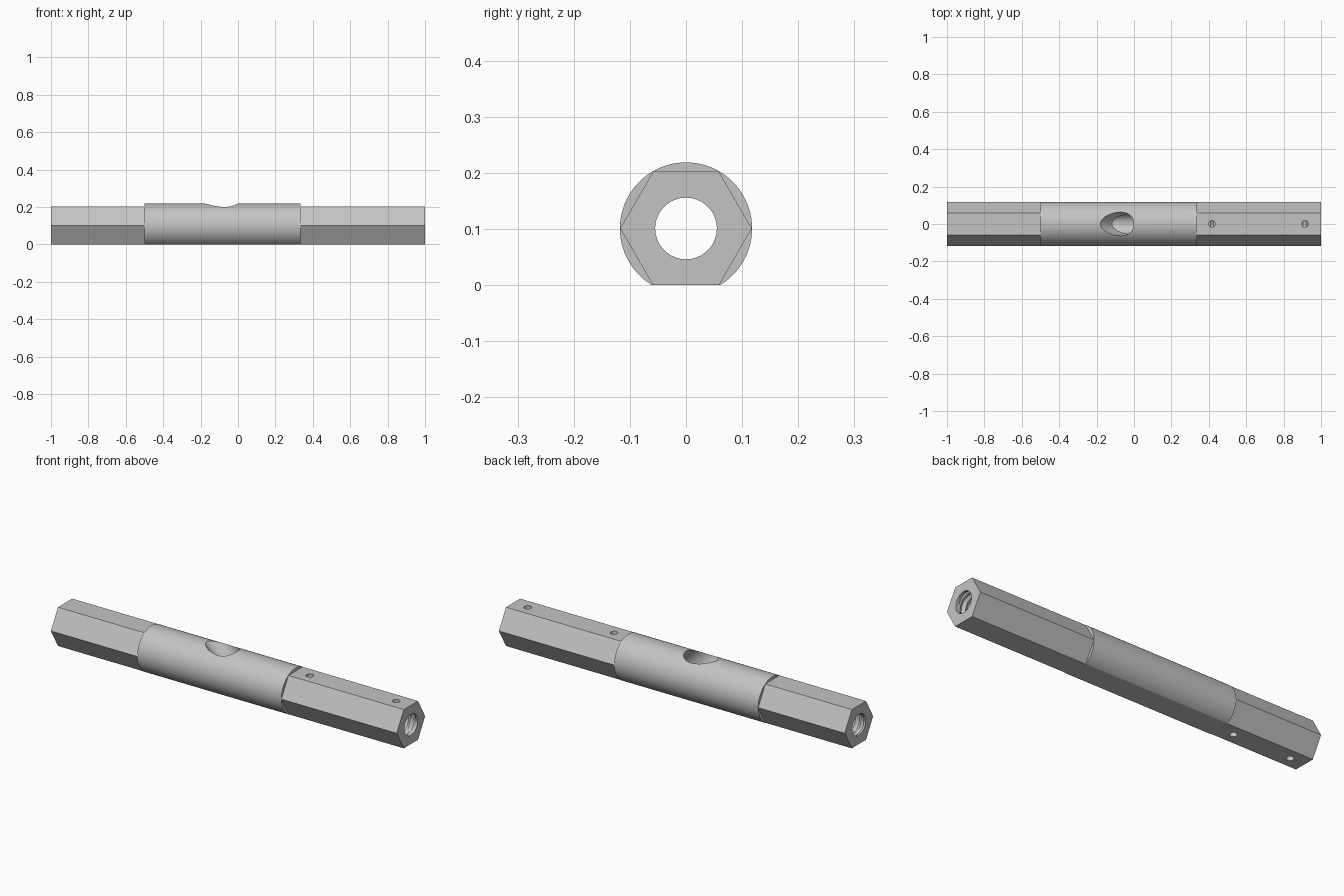
import bpy, bmesh, math
from mathutils import Matrix, Vector

if "Cube" in bpy.data.objects:
    bpy.data.objects.remove(bpy.data.objects["Cube"])

ZC = 0.101          # height of the bar axis
R_BAR = 0.1172      # hexagon corner radius
R_BORE = 0.055

steel = bpy.data.materials.new("plain grey steel")
steel.diffuse_color = (0.55, 0.55, 0.55, 1)
steel.use_nodes = True
steel.node_tree.nodes["Principled BSDF"].inputs["Base Color"].default_value = steel.diffuse_color


def make_object(name, bm):
    bmesh.ops.recalc_face_normals(bm, faces=bm.faces)
    me = bpy.data.meshes.new(name)
    bm.to_mesh(me)
    bm.free()
    me.materials.append(steel)
    ob = bpy.data.objects.new(name, me)
    bpy.context.collection.objects.link(ob)
    return ob


def lofted_bar(name, xs, segs, radius):
    """Closed tube along x; radius is a function of x and angle."""
    bm = bmesh.new()
    rings = []
    for x in xs:
        ring = []
        for k in range(segs):
            a = 2 * math.pi * k / segs
            r = radius(x, a)
            ring.append(bm.verts.new((x, r * math.cos(a), ZC + r * math.sin(a))))
        rings.append(ring)
    for p, q in zip(rings, rings[1:]):
        for k in range(segs):
            n = (k + 1) % segs
            bm.faces.new((p[k], p[n], q[n], q[k]))
    bm.faces.new(rings[0])
    bm.faces.new(rings[-1])
    return make_object(name, bm)


def drill(name, start, direction, length, radius, segs=32):
    """Solid cylinder from a start point along a direction."""
    d = Vector(direction).normalized()
    bm = bmesh.new()
    m = Matrix.Translation(Vector(start) + d * length / 2) @ d.to_track_quat('Z', 'Y').to_matrix().to_4x4()
    bmesh.ops.create_cone(bm, cap_ends=True, segments=segs, radius1=radius,
                          radius2=radius, depth=length, matrix=m)
    return make_object(name, bm)


def combine(target, other, operation):
    mod = target.modifiers.new("bool", 'BOOLEAN')
    mod.operation = operation
    mod.solver = 'EXACT'
    mod.object = other
    bpy.ops.object.select_all(action='DESELECT')
    bpy.context.view_layer.objects.active = target
    target.select_set(True)
    bpy.ops.object.modifier_apply(modifier=mod.name)
    bpy.data.objects.remove(other, do_unlink=True)


# Hexagonal bar with a round sleeve section
bar = lofted_bar("hex_bar", (-1, 1), 6, lambda x, a: R_BAR)
sleeve = lofted_bar("sleeve", (-0.5, 0.333), 96, lambda x, a: R_BAR + 0.0006)
combine(bar, sleeve, 'UNION')

# Flat underside running the whole length
bm = bmesh.new()
bmesh.ops.create_cube(bm, size=1, matrix=Matrix.Translation((0, 0, -0.1)) @ Matrix.Diagonal((3, 1, 0.2, 1)))
combine(bar, make_object("underside_block", bm), 'DIFFERENCE')

# Through bore, with helical threads in both hexagonal ends
PITCH = 0.032


def bore_radius(x, a):
    threaded = 0.333 < x < 0.99 or -0.99 < x < -0.5
    if not threaded:
        return R_BORE
    t = (x / PITCH - a / (2 * math.pi)) % 1
    return R_BORE + 0.011 * (1 - abs(2 * t - 1))


step = PITCH / 6
xs = [-1.02, -0.99] + [-0.99 + step * i for i in range(1, int(0.49 / step))] + [-0.499]
xs += [0.332] + [0.334 + step * i for i in range(int(0.652 / step))] + [0.99, 1.02]
combine(bar, lofted_bar("bore", xs, 36, bore_radius), 'DIFFERENCE')

# Slanted port in the sleeve
d = Vector((1, 0, -1)).normalized()
top = Vector((-0.09, 0, ZC + R_BAR))
combine(bar, drill("port", top - d * 0.2, d, 0.365, 0.063, 64), 'DIFFERENCE')

# Small set-screw holes: top of the right end, underside of the left end
for x in (0.416, 0.915):
    combine(bar, drill("top_hole", (x, 0, 0.25), (0, 0, -1), 0.149, 0.018), 'DIFFERENCE')
for x in (-0.583, -0.916):
    combine(bar, drill("bottom_hole", (x, 0, -0.05), (0, 0, 1), 0.151, 0.018), 'DIFFERENCE')

bar.select_set(True)
bpy.context.view_layer.objects.active = bar
bpy.ops.object.shade_smooth_by_angle(angle=math.radians(30))
